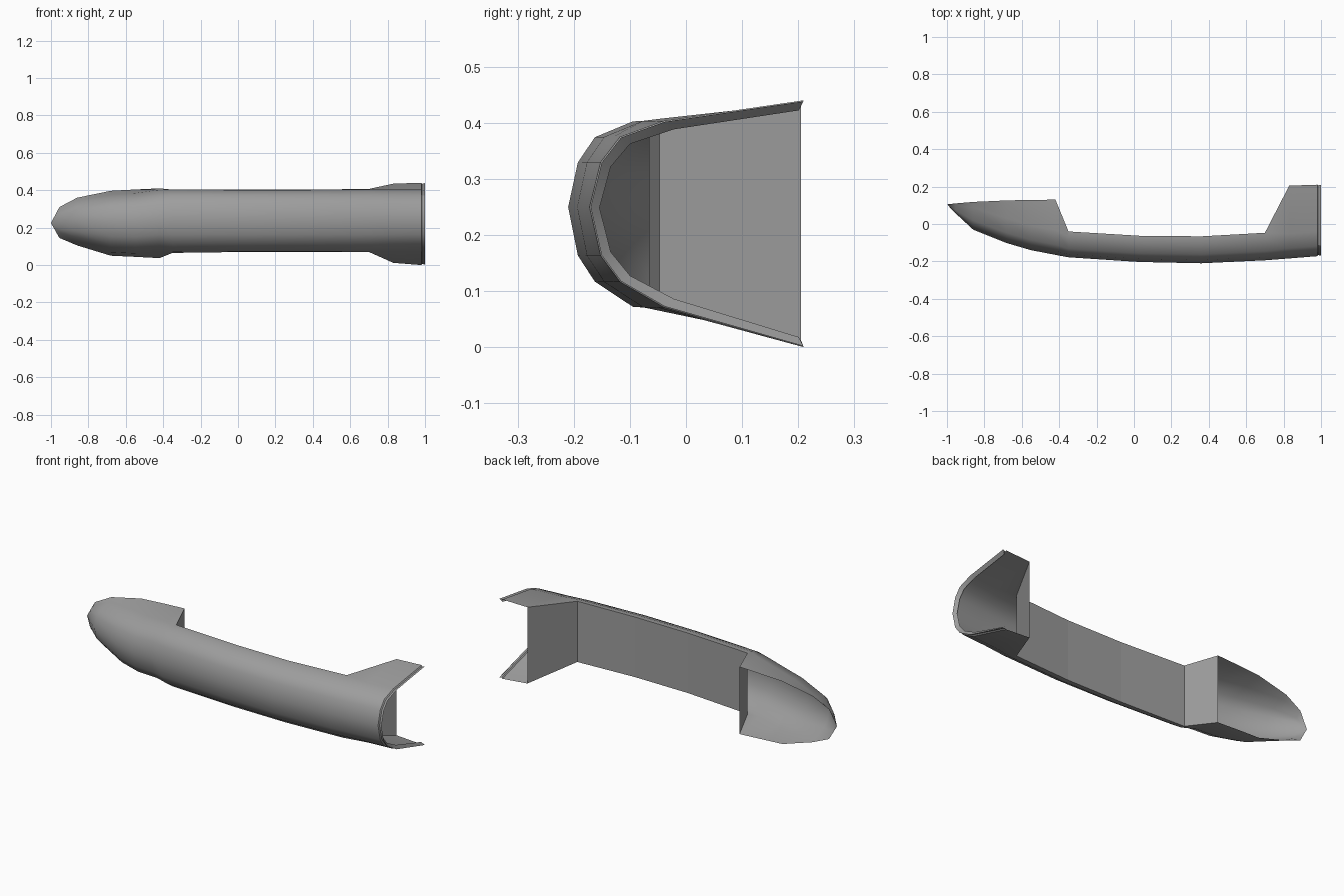
import bpy, bmesh

if "Cube" in bpy.data.objects:
    bpy.data.objects.remove(bpy.data.objects["Cube"])

# Stations along the length: x, front y, back-edge y, top z, bottom z, half height of the rounded body
STATIONS = [
    (-1.00, 0.105, 0.105, 0.225, 0.225, 0.000),
    (-0.955, 0.058, 0.110, 0.310, 0.145, 0.072),
    (-0.86, -0.030, 0.118, 0.360, 0.105, 0.115),
    (-0.68, -0.102, 0.126, 0.397, 0.050, 0.155),
    (-0.55, -0.140, 0.129, 0.404, 0.044, 0.162),
    (-0.42, -0.165, 0.130, 0.410, 0.037, 0.166),
    (-0.35, -0.178, -0.040, 0.403, 0.065, 0.167),
    (0.03, -0.203, -0.063, 0.403, 0.070, 0.166),
    (0.36, -0.210, -0.066, 0.403, 0.070, 0.166),
    (0.70, -0.194, -0.047, 0.407, 0.070, 0.167),
    (0.83, -0.184, 0.205, 0.435, 0.012, 0.167),
    (0.98, -0.172, 0.210, 0.440, 0.000, 0.167),
]
# Rounded section, as (depth fraction, height fraction) from top to bottom
CURVE = [(0.80, 0.99), (0.33, 0.82), (0.12, 0.55), (0.0, 0.07),
         (0.12, -0.45), (0.33, -0.73), (0.80, -1.0)]

grey = bpy.data.materials.new("dark_grey")
grey.diffuse_color = (0.34, 0.34, 0.34, 1)
grey.use_nodes = True
grey.node_tree.nodes["Principled BSDF"].inputs["Base Color"].default_value = grey.diffuse_color


def section(x, yf, yb, zt, zb, h):
    depth = min(yb - yf, 0.165)
    mid = 0.238 if x > -0.5 else (zt + zb) / 2
    body = [(x, yf + d * depth, mid + f * h) for d, f in CURVE]
    return [(x, yb, zt)] + body + [(x, yb, zb)]


def loft(name, sections, angle=None):
    bm = bmesh.new()
    rows = [[bm.verts.new(p) for p in s] for s in sections]
    for a, b in zip(rows, rows[1:]):
        for i in range(len(a) - 1):
            bm.faces.new((a[i], a[i + 1], b[i + 1], b[i]))
    bmesh.ops.remove_doubles(bm, verts=bm.verts, dist=0.0005)
    mesh = bpy.data.meshes.new(name)
    bm.to_mesh(mesh)
    bm.free()
    mesh.materials.append(grey)
    ob = bpy.data.objects.new(name, mesh)
    bpy.context.collection.objects.link(ob)
    if angle:
        bpy.ops.object.select_all(action='DESELECT')
        ob.select_set(True)
        bpy.context.view_layer.objects.active = ob
        bpy.ops.object.shade_smooth_by_angle(angle=angle)
    return ob


def inset(x, t):
    _, yf, yb, zt, zb, h = STATIONS[-1]
    return section(x, yf + t, yb - t * 0.5, zt - t, zb + t, h - t * 0.85)


# Open outer shell, nose to tail
loft("outer_shell", [section(*s) for s in STATIONS], 0.7)

# Thin back panel with sloped ends, closing the middle of the shell
loft("back_panel", [[(s[0], s[2], s[4]), (s[0], s[2], s[3])] for s in STATIONS[5:11]])

# Tail rim with a small groove and a lip sloping inward
loft("tail_rim", [inset(0.98, 0), inset(0.985, 0.006), inset(1.0, 0.002),
                  inset(0.984, 0.018)], 0.5)
